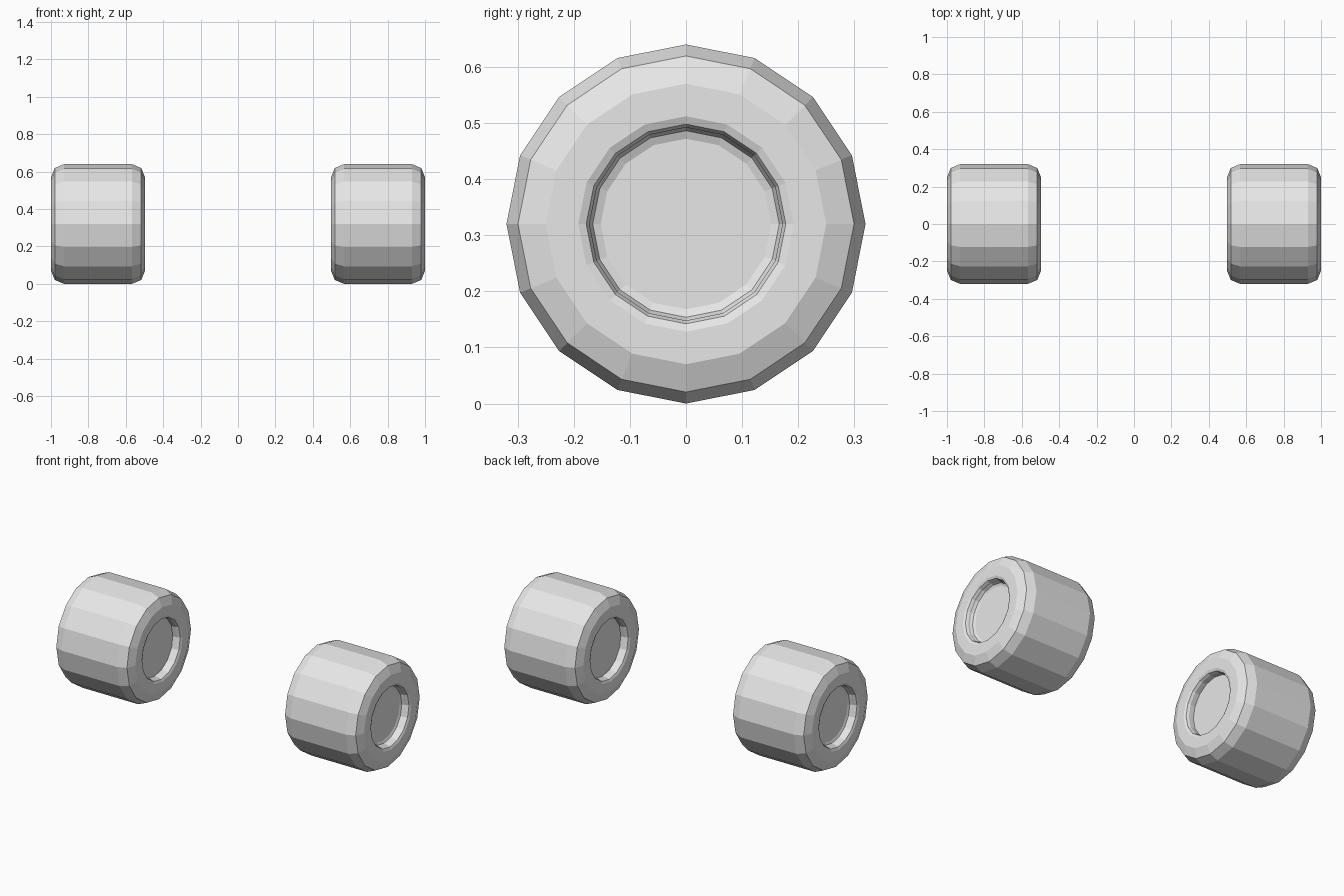
import bpy, bmesh, math

cube = bpy.data.objects.get("Cube")
if cube:
    bpy.data.objects.remove(cube, do_unlink=True)

SIDES = 16
RADIUS = 0.32
OUTER_X, INNER_X = 1.0, 0.497      # outer and inner end planes
HUB_RADIUS, HUB_DEPTH = 0.172, 0.05

grey = bpy.data.materials.new("light grey")
grey.use_nodes = True
grey.diffuse_color = (0.8, 0.8, 0.8, 1)
grey.node_tree.nodes["Principled BSDF"].inputs["Base Color"].default_value = (0.8, 0.8, 0.8, 1)


def rounded(x, r, dx0, dr0, dx1, dr1, size):
    """Two-segment bevel of a profile corner; the legs point along (dx, dr)."""
    k = size * (1 - math.sqrt(0.5))
    return [(x + dx0 * size, r + dr0 * size),
            (x + (dx0 + dx1) * k, r + (dr0 + dr1) * k),
            (x + dx1 * size, r + dr1 * size)]


# Half section from the inner hub floor, over the tread, to the outer hub floor
profile = [(INNER_X + HUB_DEPTH, HUB_RADIUS)]
profile += rounded(INNER_X, HUB_RADIUS, 1, 0, 0, 1, 0.02)
profile += rounded(INNER_X, RADIUS, 0, -1, 1, 0, 0.07)
profile += rounded(OUTER_X, RADIUS, -1, 0, 0, -1, 0.07)
profile += rounded(OUTER_X, HUB_RADIUS, 0, 1, -1, 0, 0.02)
profile += rounded(OUTER_X - HUB_DEPTH, HUB_RADIUS, 1, 0, 0, -1, 0.02)


def wheel(name, side):
    bm = bmesh.new()
    rings = []
    for x, r in profile:
        angles = [2 * math.pi * i / SIDES for i in range(SIDES)]
        rings.append([bm.verts.new((side * x, r * math.cos(a), RADIUS + r * math.sin(a)))
                      for a in angles])
    # Tread, shoulders and hub walls
    for a, b in zip(rings, rings[1:]):
        for i in range(SIDES):
            j = (i + 1) % SIDES
            bm.faces.new((a[i], a[j], b[j], b[i]))
    # Hub floors
    bm.faces.new(rings[0])
    bm.faces.new(rings[-1])
    bmesh.ops.recalc_face_normals(bm, faces=bm.faces[:])
    mesh = bpy.data.meshes.new(name)
    bm.to_mesh(mesh)
    bm.free()
    mesh.materials.append(grey)
    obj = bpy.data.objects.new(name, mesh)
    bpy.context.collection.objects.link(obj)


wheel("left_wheel", 1)
wheel("right_wheel", -1)
